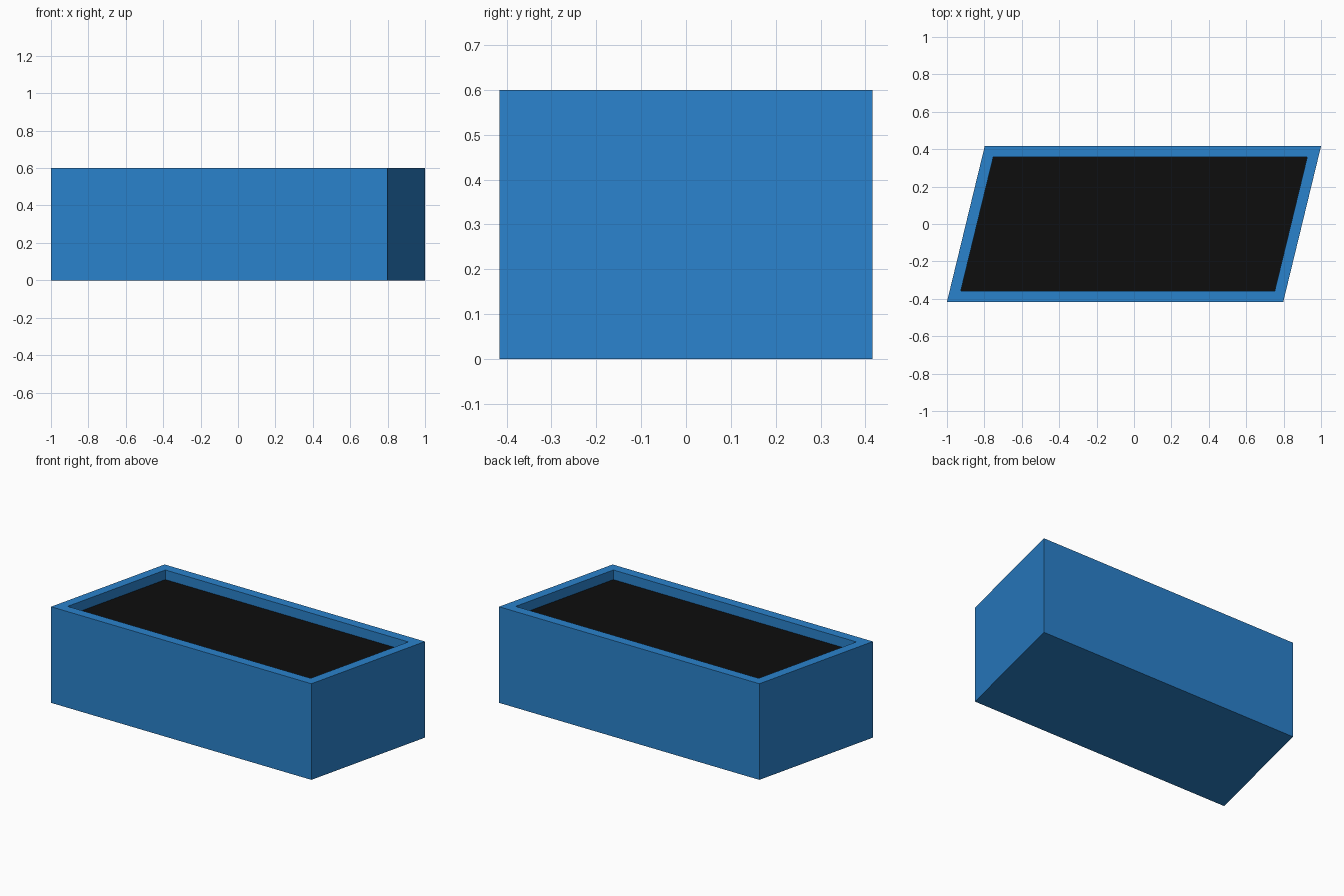
import bpy, bmesh

if "Cube" in bpy.data.objects:
    bpy.data.objects.remove(bpy.data.objects["Cube"])

HEIGHT, WALL, SOIL_TOP, FLOOR = 0.6, 0.058, 0.54, 0.06
HALF_Y, LONG_X, SHORT_X = 0.416, 1.0, 0.798


def material(name, color):
    mat = bpy.data.materials.new(name)
    mat.diffuse_color = (*color, 1)
    mat.use_nodes = True
    mat.node_tree.nodes["Principled BSDF"].inputs["Base Color"].default_value = mat.diffuse_color
    return mat


def footprint(inset):
    """Corners of the slanted footprint, moved inward by an even distance."""
    slope = (LONG_X - SHORT_X) / (2 * HALF_Y)
    half_x = (LONG_X + SHORT_X) / 2 - inset * (1 + slope ** 2) ** 0.5
    y = HALF_Y - inset
    return [(sx * half_x + slope * sy * y, sy * y)
            for sx, sy in ((-1, -1), (1, -1), (1, 1), (-1, 1))]


def stack(name, rings, mat):
    """Join successive (inset, z) rings with walls and cap both ends."""
    bm = bmesh.new()
    loops = [[bm.verts.new((x, y, z)) for x, y in footprint(inset)]
             for inset, z in rings]
    bm.faces.new(loops[0][::-1])
    for a, b in zip(loops, loops[1:]):
        for i in range(4):
            j = (i + 1) % 4
            bm.faces.new((a[i], a[j], b[j], b[i]))
    bm.faces.new(loops[-1])
    mesh = bpy.data.meshes.new(name)
    bm.to_mesh(mesh)
    bm.free()
    mesh.materials.append(mat)
    obj = bpy.data.objects.new(name, mesh)
    bpy.context.collection.objects.link(obj)
    return obj


# Slanted box with an even rim and a hollow inside
stack("planter_box", [(0, 0), (0, HEIGHT), (WALL, HEIGHT), (WALL, FLOOR)],
      material("blue", (0.023, 0.223, 0.604)))

# Dark fill sitting just below the rim
stack("soil", [(WALL, FLOOR), (WALL, SOIL_TOP)],
      material("black", (0.004, 0.004, 0.004)))
